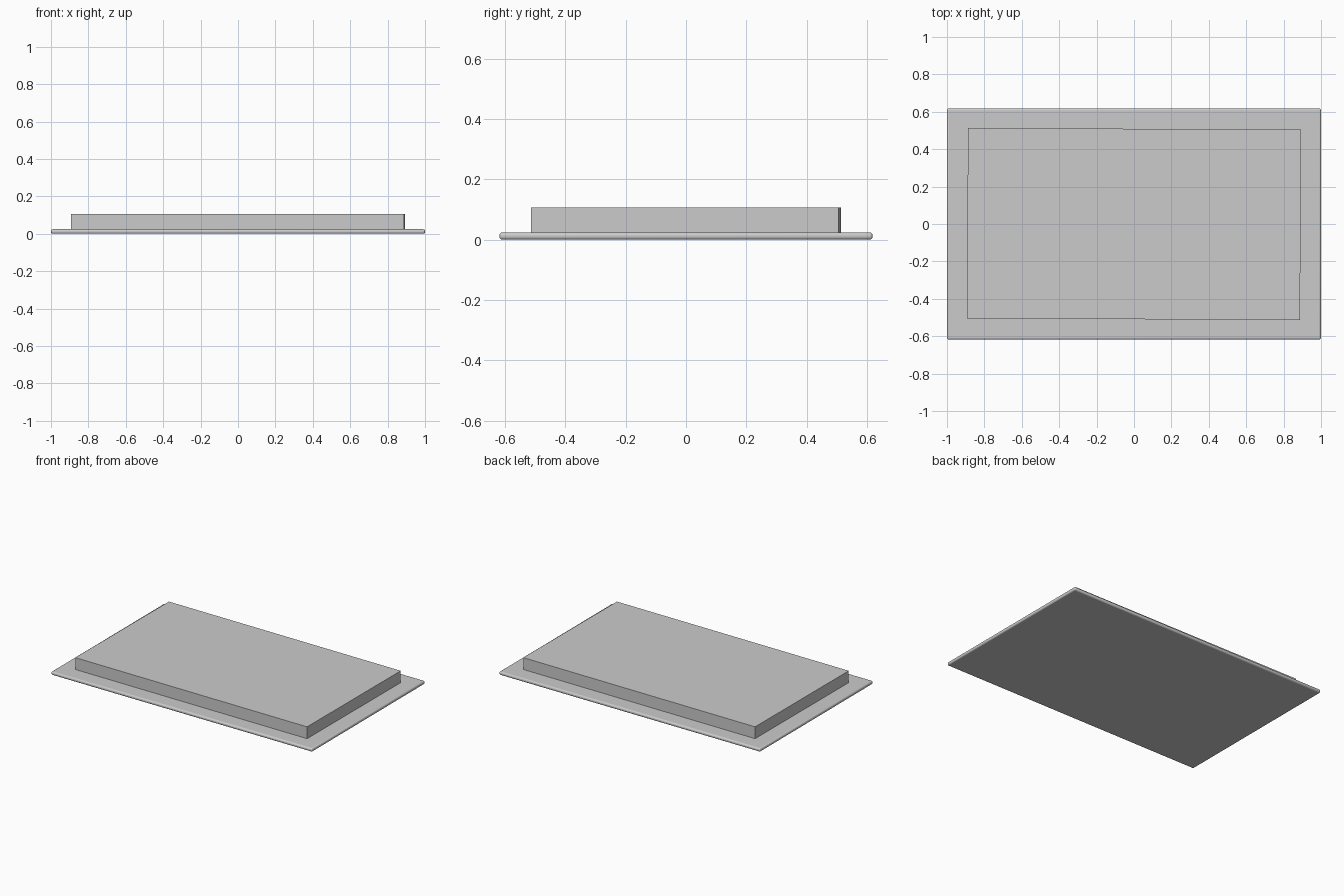
import bpy, math

if "Cube" in bpy.data.objects:
    bpy.data.objects.remove(bpy.data.objects["Cube"])


def slab(name, size, z_bottom, turn=0.0):
    bpy.ops.mesh.primitive_cube_add(size=1, location=(0, 0, z_bottom + size[2] / 2))
    obj = bpy.context.object
    obj.name = name
    obj.scale = size
    obj.rotation_euler.z = turn
    bpy.ops.object.transform_apply(location=False, rotation=True, scale=True)
    return obj


# Thin base plate with rounded rim
plate = slab("base_plate", (2.0, 1.236, 0.024), 0.0)
bevel = plate.modifiers.new("rounded_rim", 'BEVEL')
bevel.width = 0.01
bevel.segments = 4
bpy.ops.object.shade_smooth_by_angle(angle=math.radians(35))

# Sharp-edged raised block, sitting very slightly askew on the plate
slab("raised_block", (1.78, 1.018, 0.083), 0.023, math.radians(-0.25))
